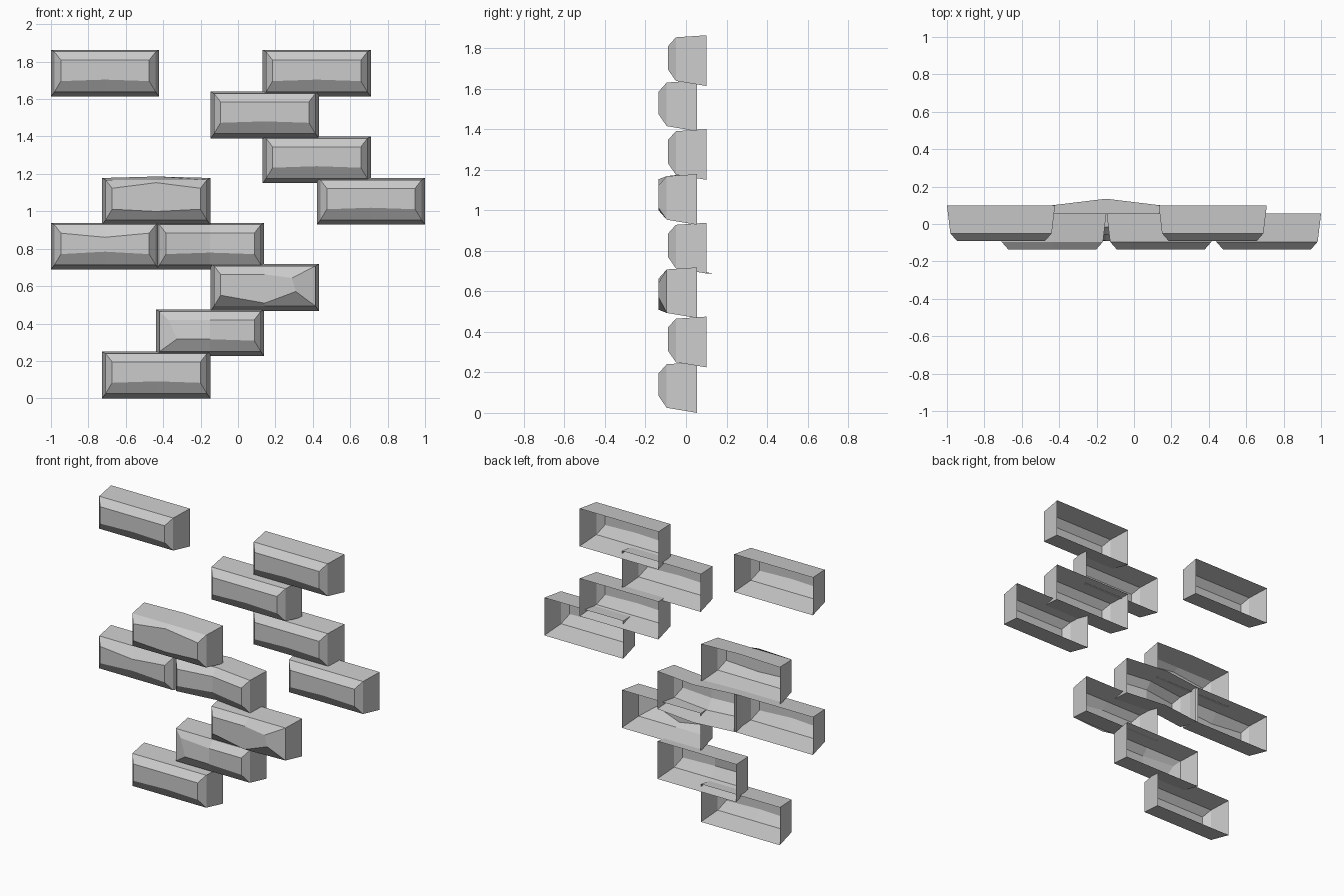
import bpy, bmesh

if "Cube" in bpy.data.objects:
    bpy.data.objects.remove(bpy.data.objects["Cube"])

HALF = 0.289          # half width of a brick
# rings from wall side to face: side inset, y, bottom z, top z, bottom-middle lift
RINGS = [(0.0, 0.10, 0.0, 0.25, 0.0),
         (0.018, -0.05, 0.025, 0.24, 0.0),
         (0.053, -0.09, 0.083, 0.195, 0.008)]
TL, TM, TR, BR, BM, BL = range(6)


def brick(name, cx, z0, forward=False, tweaks=()):
    """Open-backed brick shell with a bevelled, slightly chipped face."""
    bm = bmesh.new()
    dy = -0.045 if forward else 0.0
    rings = []
    for inset, y, lo, hi, lift in RINGS:
        w = HALF - inset
        pts = [(-w, hi), (0, hi), (w, hi), (w, lo), (0, lo + lift), (-w, lo)]
        rings.append([bm.verts.new((cx + x, y + dy, z0 + z)) for x, z in pts])
    for ring, corner, dx, ddy, dz in tweaks:
        v = rings[ring][corner].co
        v.x += dx
        v.y += ddy
        v.z += dz
    for a, b in zip(rings, rings[1:]):
        for i in range(6):
            j = (i + 1) % 6
            bm.faces.new((a[i], a[j], b[j], b[i]))
    f = rings[-1]
    bm.faces.new((f[TL], f[TM], f[BM], f[BL]))
    bm.faces.new((f[TM], f[TR], f[BR], f[BM]))
    bmesh.ops.recalc_face_normals(bm, faces=bm.faces)
    bm.normal_update()
    if sum(p.normal.y for p in bm.faces) > 0:
        bmesh.ops.reverse_faces(bm, faces=bm.faces)
    me = bpy.data.meshes.new(name)
    bm.to_mesh(me)
    bm.free()
    bpy.context.collection.objects.link(bpy.data.objects.new(name, me))


# lower cluster, bottom to top
brick("brick_bottom", -0.437, 0.0, True)
brick("brick_chipped_left", -0.149, 0.225, False,
      [(2, TL, 0.01, 0.025, 0), (2, BL, 0.06, 0, 0.01)])
brick("brick_chipped_right", 0.143, 0.468, True,
      [(2, TR, -0.09, 0, -0.02), (2, BR, -0.07, 0, 0.02), (2, BM, 0, 0, -0.05)])
brick("brick_dipped", -0.711, 0.688, False,
      [(2, TM, 0, 0, -0.022), (2, BM, 0, 0, 0.005)])
brick("brick_bowed", -0.149, 0.688, False,
      [(r, c, 0, 0.035, 0) for r in range(3) for c in (TM, BM)])
brick("brick_peaked", -0.437, 0.928, True,
      [(0, TM, 0, 0, 0.008), (2, TM, 0, 0, 0.03), (2, BM, 0, 0, -0.02)])

# upper cluster
brick("brick_right_end", 0.711, 0.928, True)
brick("brick_upper_lower", 0.421, 1.15)
brick("brick_upper_middle", 0.143, 1.39, True)
brick("brick_upper_top", 0.421, 1.613)

# lone brick at the upper left
brick("brick_lone", -0.711, 1.613)
